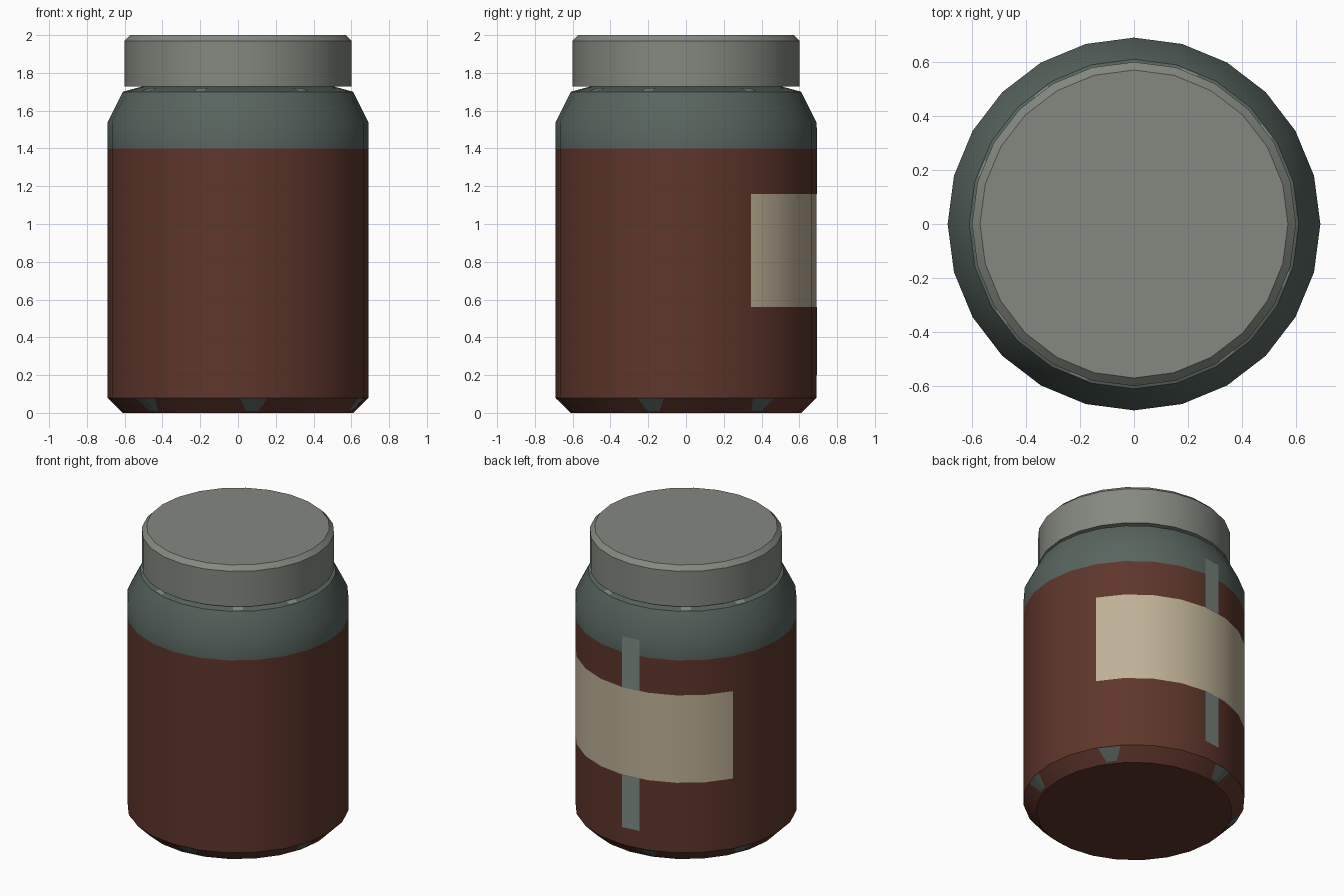
import bpy, bmesh, math

if "Cube" in bpy.data.objects:
    bpy.data.objects.remove(bpy.data.objects["Cube"])

SIDES = 24
STEP = 2 * math.pi / SIDES


def material(name, rgb):
    m = bpy.data.materials.new(name)
    lin = [((c / 255 + 0.055) / 1.055) ** 2.4 for c in rgb]
    m.diffuse_color = (*lin, 1)
    m.use_nodes = True
    m.node_tree.nodes["Principled BSDF"].inputs["Base Color"].default_value = m.diffuse_color
    return m


BROWN = material("brown_contents", (94, 54, 43))
GLASS = material("grey_green_glass", (88, 101, 95))
CREAM = material("cream_label", (190, 178, 150))
METAL = material("grey_lid", (132, 137, 128))
SHINE = material("pale_glass_stripe", (126, 138, 132))


def finish(name, bm, mats, smooth=True):
    me = bpy.data.meshes.new(name)
    bm.to_mesh(me)
    bm.free()
    for m in mats:
        me.materials.append(m)
    ob = bpy.data.objects.new(name, me)
    bpy.context.collection.objects.link(ob)
    if smooth:
        bpy.ops.object.select_all(action='DESELECT')
        ob.select_set(True)
        bpy.context.view_layer.objects.active = ob
        bpy.ops.object.shade_smooth_by_angle(angle=math.radians(30))
    return ob


def turned(name, profile, mats, rule=None):
    """Closed solid turned from (radius, height) pairs, bottom to top."""
    bm = bmesh.new()
    rings = [[bm.verts.new((r * math.cos(i * STEP), r * math.sin(i * STEP), z))
              for i in range(SIDES)] for r, z in profile]
    for a, b in zip(rings, rings[1:]):
        for i in range(SIDES):
            j = (i + 1) % SIDES
            bm.faces.new((a[i], a[j], b[j], b[i]))
    bm.faces.new(rings[0][::-1])
    bm.faces.new(rings[-1])
    if rule:
        for f in bm.faces:
            f.material_index = rule(f.calc_center_median())
    return finish(name, bm, mats)


def wall_point(deg, r, z):
    """Point on the many-sided wall at an angle."""
    a = math.radians(deg)
    off = a % STEP - STEP / 2
    r *= math.cos(STEP / 2) / math.cos(off)
    return (r * math.cos(a), r * math.sin(a), z)


def plates(name, patches, mat, lift_r, lift_z):
    """Thin patches: (angle, half width low, half width high, (r, z) low, (r, z) high)."""
    bm = bmesh.new()
    n = 8
    for deg, w0, w1, low, high in patches:
        rows = []
        for w, (r, z) in ((w0, low), (w1, high)):
            rows.append([bm.verts.new(wall_point(deg + w * (2 * k / n - 1), r + lift_r, z + lift_z))
                         for k in range(n + 1)])
        for k in range(n):
            bm.faces.new((rows[0][k], rows[0][k + 1], rows[1][k + 1], rows[1][k]))
    return finish(name, bm, [mat])


def jar_colour(c):
    deg = math.degrees(math.atan2(c.y, c.x))
    if 0.56 < c.z < 1.16 and 30 < deg < 150:
        return 2
    return 0 if c.z < 1.4 else 1


# Jar with contents, bare glass shoulder and label on the back
turned("jar", [(0.61, 0), (0.69, 0.08), (0.69, 0.56), (0.69, 1.16), (0.69, 1.4),
               (0.69, 1.54), (0.61, 1.70), (0.50, 1.73)],
       [BROWN, GLASS, CREAM], jar_colour)

# Lid with a bevelled rim
turned("lid", [(0.60, 1.727), (0.60, 1.97), (0.57, 2.0)], [METAL])

# Pale stripe running behind the label
plates("stripe", [(95, 5, 5, (0.69, 0.20), (0.69, 0.56)),
                  (95, 5, 5, (0.69, 1.16), (0.69, 1.51))], SHINE, 0.003, 0)

# Glass flecks around the bottom bevel
plates("base_flecks", [(d, 3, 6, (0.622, 0.012), (0.688, 0.078))
                       for d in (-136, -83, -16, 37, 104, 157)], GLASS, 0.002, -0.002)

# Pale flecks around the neck ledge
plates("neck_flecks", [(d + 90 * k, 3, 3, (0.605, 1.701), (0.55, 1.716))
                       for k in range(4) for d in (35, 70)], SHINE, 0.001, 0.003)
